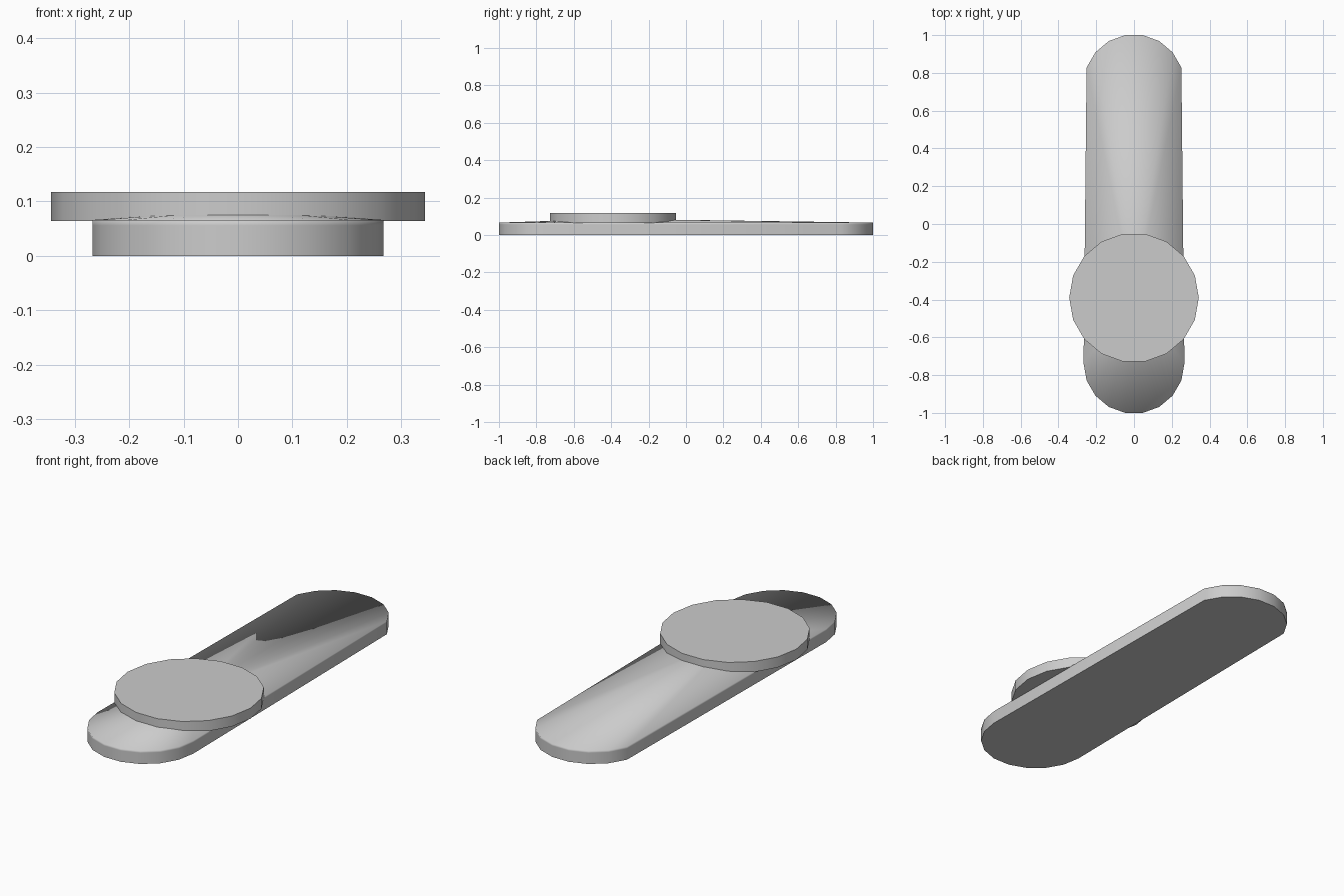
import bpy, bmesh
from math import sin, cos, radians

if "Cube" in bpy.data.objects:
    bpy.data.objects.remove(bpy.data.objects["Cube"])

DISC_Y = -0.39


def ring(bm, outline, z):
    return [bm.verts.new((x, y, z)) for x, y in outline]


def bridge(bm, low, high):
    n = len(low)
    for i in range(n):
        j = (i + 1) % n
        bm.faces.new((low[i], low[j], high[j], high[i])).smooth = True


def finish(bm, name):
    mesh = bpy.data.meshes.new(name)
    bm.normal_update()
    bm.to_mesh(mesh)
    bm.free()
    ob = bpy.data.objects.new(name, mesh)
    bpy.context.collection.objects.link(ob)
    return ob


def arc(radius, cy, start, stop):
    return [(radius * cos(radians(a)), cy + radius * sin(radians(a)))
            for a in range(start, stop + 1, 20)]


# Bar: rounded ends, slightly narrower at the back
R = 0.267
outline = arc(R, 1 - R * cos(radians(10)), 20, 160) + arc(R, -1 + R * cos(radians(10)), 180, 360)
bm = bmesh.new()
base = ring(bm, outline, 0.0)
shoulder = ring(bm, outline, 0.056)
rim = ring(bm, outline, 0.066)
bridge(bm, base, shoulder)
bridge(bm, shoulder, rim)
bm.faces.new(base[::-1]).smooth = False

# Shallow crown rising to a peak hidden under the disc
peak = bm.verts.new((0, DISC_Y, 0.086))
for i in range(len(rim)):
    bm.faces.new((rim[i], rim[(i + 1) % len(rim)], peak)).smooth = True
for i in range(len(base)):
    bm.edges.get((base[i], base[(i + 1) % len(base)])).smooth = False
finish(bm, "bar")

# Disc: flat 18-sided button overhanging the bar
bm = bmesh.new()
circle = arc(0.343, DISC_Y, 0, 340)
low, high = ring(bm, circle, 0.064), ring(bm, circle, 0.117)
bridge(bm, low, high)
for cap in (low[::-1], high):
    face = bm.faces.new(cap)
    for e in face.edges:
        e.smooth = False
finish(bm, "disc")
